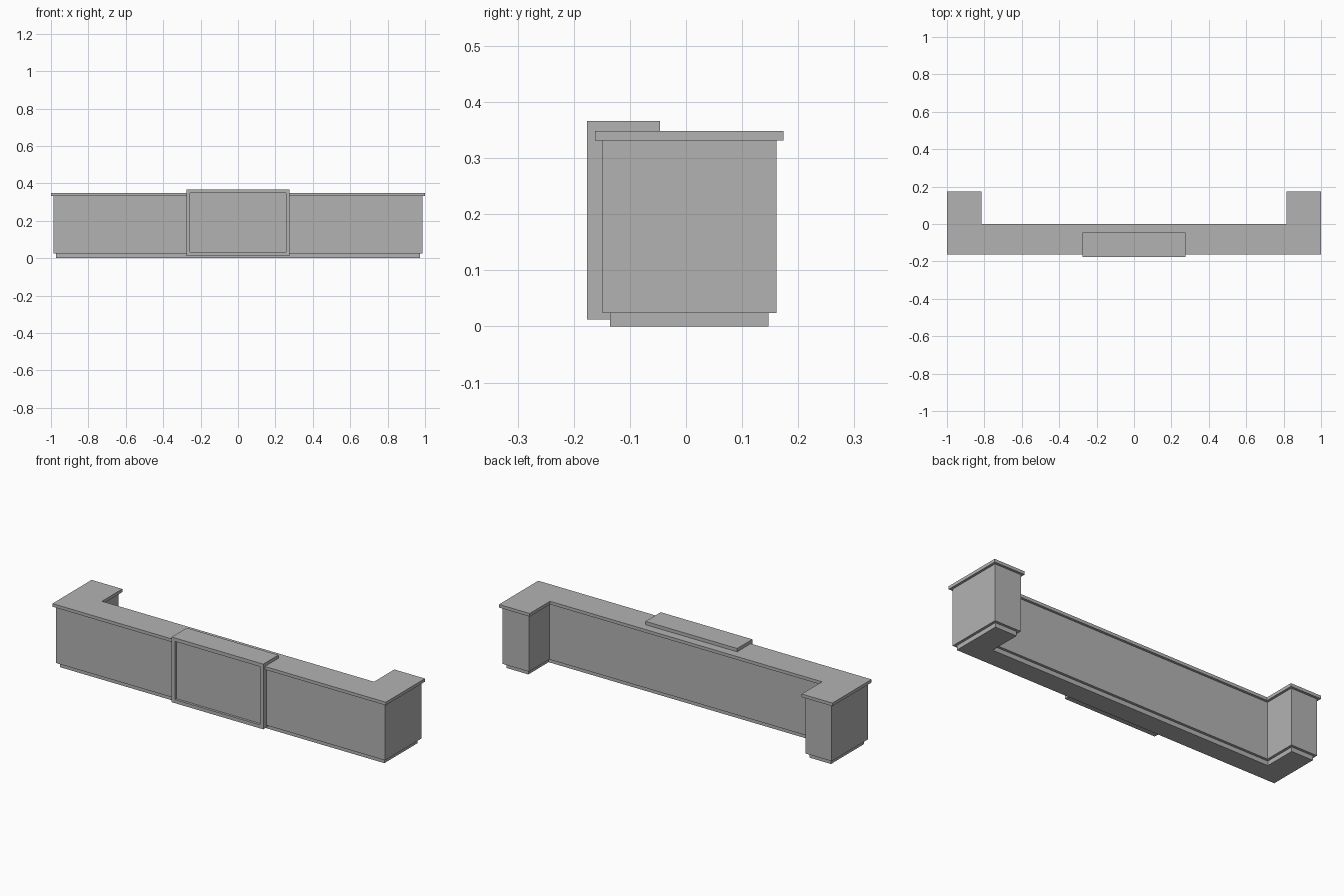
import bpy
import bmesh

cube = bpy.data.objects.get("Cube")
if cube:
    bpy.data.objects.remove(cube, do_unlink=True)

grey = bpy.data.materials.new("plain grey")
grey.use_nodes = True
colour = (0.45, 0.45, 0.45, 1)
grey.diffuse_color = colour
grey.node_tree.nodes["Principled BSDF"].inputs["Base Color"].default_value = colour


def prism(name, outline, axis, low, high):
    """Extrude a flat outline along z, and return the object and its mesh."""
    bm = bmesh.new()
    face = bm.faces.new([bm.verts.new((x, y, low)) for x, y in outline])
    moved = bmesh.ops.extrude_face_region(bm, geom=[face])["geom"]
    verts = [v for v in moved if isinstance(v, bmesh.types.BMVert)]
    bmesh.ops.translate(bm, verts=verts, vec=axis * (high - low)
                        if hasattr(axis, "length") else (0, 0, high - low))
    bmesh.ops.recalc_face_normals(bm, faces=bm.faces)
    return finish(name, bm)


def finish(name, bm):
    mesh = bpy.data.meshes.new(name)
    bm.to_mesh(mesh)
    bm.free()
    mesh.materials.append(grey)
    obj = bpy.data.objects.new(name, mesh)
    bpy.context.collection.objects.link(obj)
    return obj


def counter_outline(inset):
    """U-shaped plan of the counter, shrunk evenly by the inset."""
    outer, inner = 1 - inset, 0.816 + inset
    front, middle, back = -0.162 + inset, -inset, 0.174 - inset
    half = [(outer, front), (outer, back), (inner, back), (inner, middle)]
    return half + [(-x, y) for x, y in reversed(half)]


# Stacked counter layers: recessed plinth, body and overhanging top
for name, inset, low, high in (("plinth", 0.027, 0, 0.024),
                               ("counter_body", 0.013, 0.024, 0.331),
                               ("countertop", 0, 0.331, 0.348)):
    prism(name, counter_outline(inset), None, low, high)

# Raised centre block with a recessed front panel
bm = bmesh.new()
bmesh.ops.create_cube(bm, size=1)
bmesh.ops.scale(bm, verts=bm.verts, vec=(0.55, 0.13, 0.3535))
bmesh.ops.translate(bm, verts=bm.verts, vec=(0, -0.111, 0.1893))
front = min(bm.faces, key=lambda f: f.calc_center_median().y)
bmesh.ops.inset_region(bm, faces=[front], thickness=0.027)
pushed = bmesh.ops.extrude_face_region(bm, geom=[front])["geom"]
bmesh.ops.translate(bm, vec=(0, 0.013, 0),
                    verts=[v for v in pushed if isinstance(v, bmesh.types.BMVert)])
if front.is_valid:
    bmesh.ops.delete(bm, geom=[front], context="FACES_ONLY")
bmesh.ops.recalc_face_normals(bm, faces=bm.faces)
finish("centre_panel", bm)
